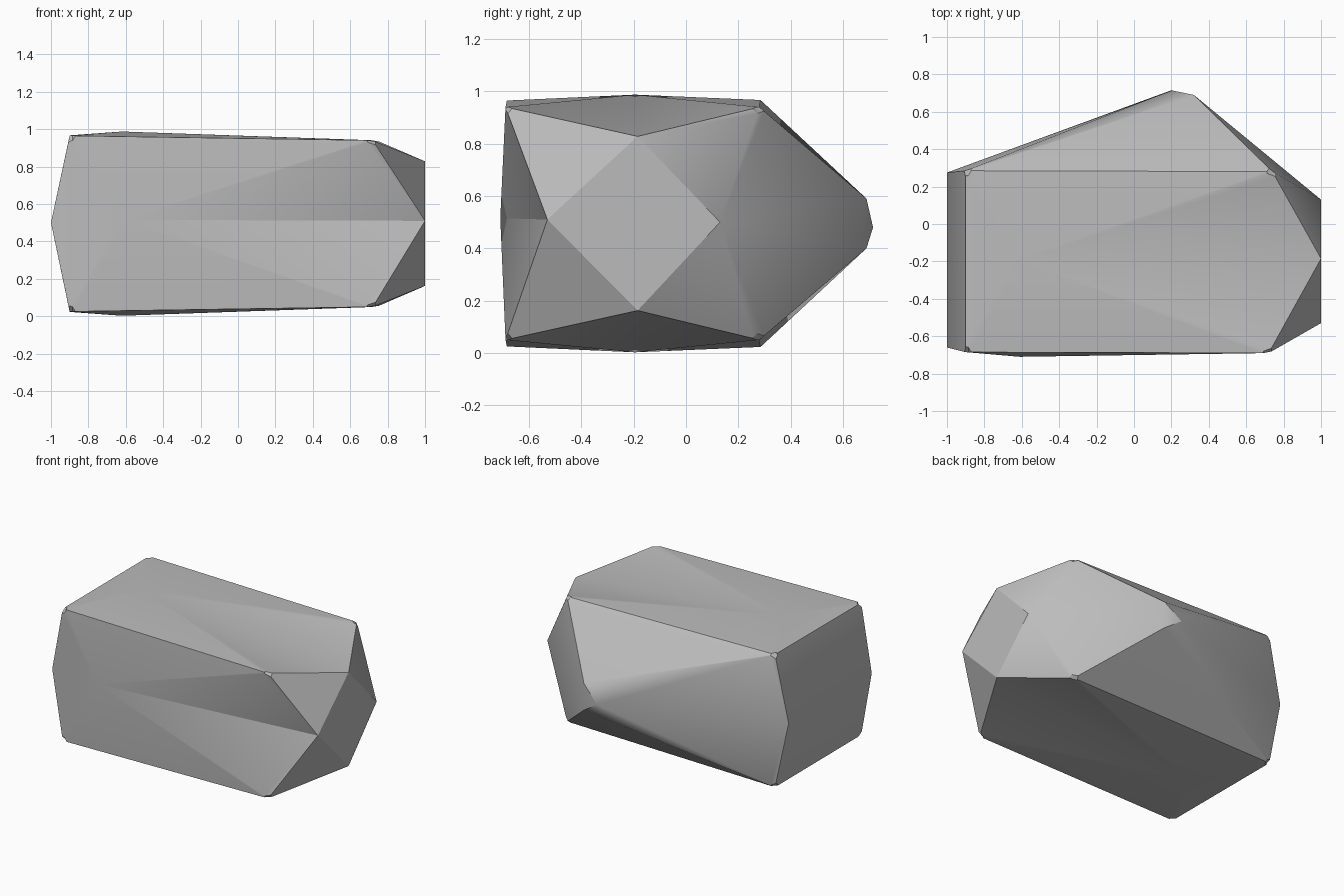
import bpy, bmesh, math

cube = bpy.data.objects.get("Cube")
if cube:
    bpy.data.objects.remove(cube, do_unlink=True)

MID = 0.495  # height of the mirror plane

stone = bpy.data.materials.new("grey stone")
stone.use_nodes = True
colour = (0.5, 0.5, 0.5, 1)
stone.diffuse_color = colour
stone.node_tree.nodes["Principled BSDF"].inputs["Base Color"].default_value = colour

bm = bmesh.new()
v = {}


def point(name, x, y, z):
    v[name] = bm.verts.new((x, y, z))


# points on the middle plane: end ridge, front crest, diamond tips, back nose
point("ridge_front", -1, -0.66, 0.5)
point("ridge_back", -1, 0.275, 0.5)
point("front_crest", -0.61, -0.71, 0.515)
point("tip_front", 1, -0.53, 0.51)
point("tip_back", 1, 0.13, 0.5)
point("nose", 0.2, 0.715, 0.48)

# mirrored points: four corners, crest, diamond tip and nose edge on each side
for s in (1, -1):
    point(("corner_lf", s), -0.9, -0.685, MID + s * 0.47)
    point(("corner_lb", s), -0.9, 0.285, MID + s * 0.472)
    point(("corner_rf", s), 0.72, -0.69, MID + s * 0.445)
    point(("corner_rb", s), 0.74, 0.28, MID + s * 0.445)
    point(("crest", s), -0.62, -0.195, MID + s * 0.4925)
    point(("tip", s), 1, -0.185, MID + s * 0.333)
    point(("nose_edge", s), 0.32, 0.69, MID + s * 0.095)

bmesh.ops.convex_hull(bm, input=bm.verts[:])


def crease(a, b):
    """Turn the edge between two corners into a shallow valley."""
    edge = bm.edges.get((v[a], v[b]))
    if edge:
        bmesh.utils.edge_rotate(edge, True)


# valleys on the top, bottom and front near the diamond end
for s in (1, -1):
    crease(("corner_rf", s), ("corner_rb", s))
crease(("corner_rf", 1), ("corner_rf", -1))

# chipped corners
corners = [v[k] for k in v if k[0].startswith("corner")]
bmesh.ops.bevel(bm, geom=corners, offset=0.03, segments=1,
                affect='VERTICES', profile=0.5)
bmesh.ops.triangulate(bm, faces=[f for f in bm.faces if len(f.verts) > 4])
bmesh.ops.recalc_face_normals(bm, faces=bm.faces[:])

mesh = bpy.data.meshes.new("rock")
bm.to_mesh(mesh)
bm.free()
mesh.materials.append(stone)
rock = bpy.data.objects.new("rock", mesh)
bpy.context.collection.objects.link(rock)

bpy.ops.object.select_all(action='DESELECT')
rock.select_set(True)
bpy.context.view_layer.objects.active = rock
bpy.ops.object.shade_smooth_by_angle(angle=math.radians(30))
